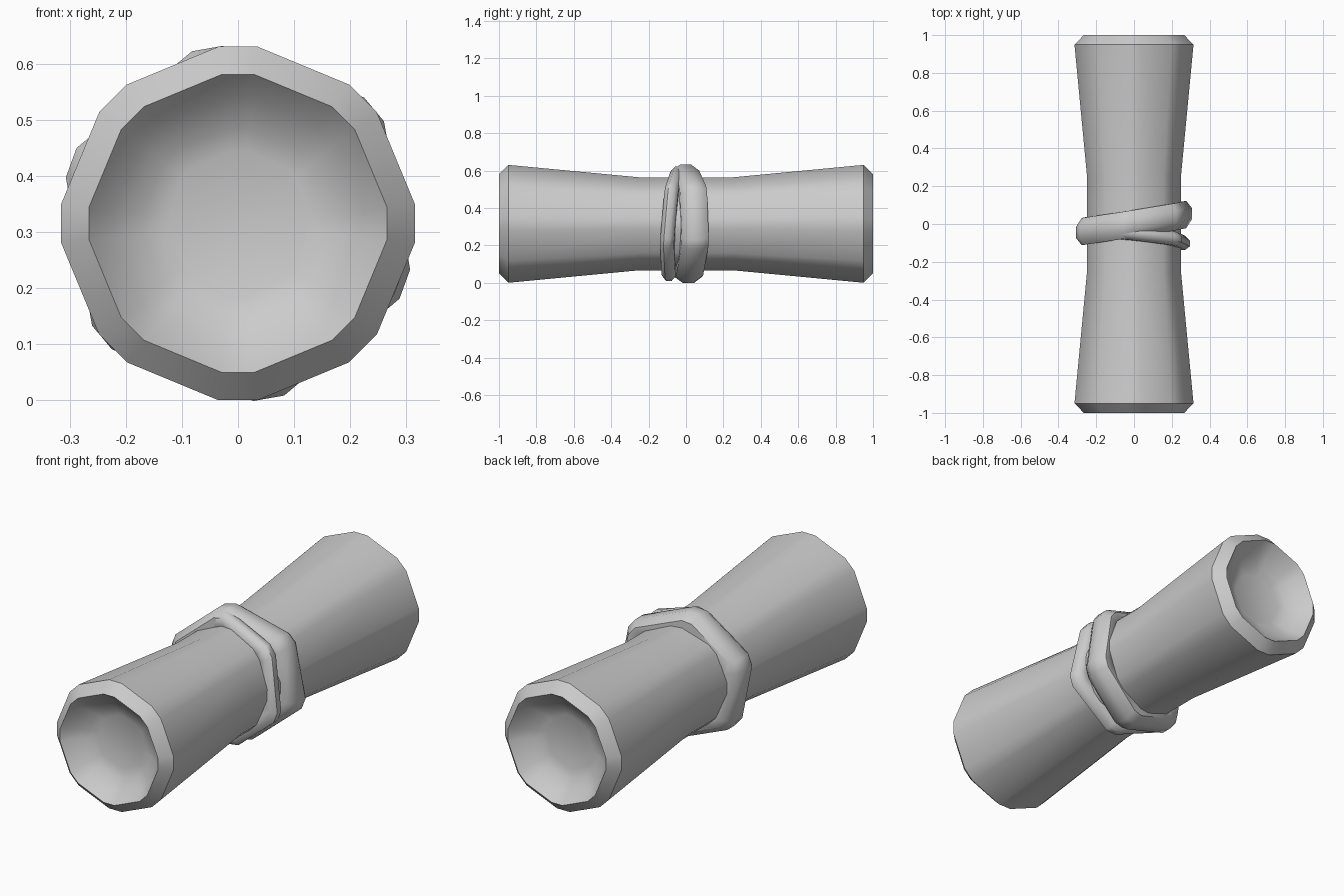
import bpy, math

if "Cube" in bpy.data.objects:
    bpy.data.objects.remove(bpy.data.objects["Cube"])

CZ = 0.315  # height of the long axis


def make_object(name, verts, faces, angle):
    mesh = bpy.data.meshes.new(name)
    mesh.from_pydata(verts, [], faces)
    mesh.update()
    ob = bpy.data.objects.new(name, mesh)
    bpy.context.collection.objects.link(ob)
    bpy.ops.object.select_all(action='DESELECT')
    ob.select_set(True)
    bpy.context.view_layer.objects.active = ob
    bpy.ops.object.mode_set(mode='EDIT')
    bpy.ops.mesh.select_all(action='SELECT')
    bpy.ops.mesh.normals_make_consistent(inside=False)
    bpy.ops.object.mode_set(mode='OBJECT')
    bpy.ops.object.shade_smooth_by_angle(angle=math.radians(angle))
    return ob


def bevelled_angles(sides, start, half):
    # corner angles of a polygon whose corners are cut in two
    return [math.radians(start + 360 / sides * i + s * half)
            for i in range(sides) for s in (-1, 1)]


def flared_body():
    # half profile (y, radius), mirrored to the other end
    half = [(0.90, 0.13), (0.915, 0.17), (0.95, 0.225), (1.0, 0.267),
            (0.95, 0.317), (0.25, 0.25)]
    profile = [(-y, r) for y, r in half] + half[::-1]
    angs = bevelled_angles(8, 0, 6.3)
    n = len(angs)
    verts = [(r * math.cos(a), y, CZ + r * math.sin(a))
             for y, r in profile for a in angs]
    faces = [(k * n + i, k * n + (i + 1) % n,
              (k + 1) * n + (i + 1) % n, (k + 1) * n + i)
             for k in range(len(profile) - 1) for i in range(n)]
    last = (len(profile) - 1) * n
    faces += [tuple(range(n)), tuple(range(last, last + n))]
    make_object("flared_body", verts, faces, 40)


def binding(name, radius, half_w, half_t, y0, slope_x, slope_z):
    # six-cornered tilted band with a rounded section
    angs = bevelled_angles(6, -20, 5)
    m, n = 8, len(angs)
    verts = []
    for a in angs:
        for j in range(m):
            t = 2 * math.pi * (j + 0.5) / m
            r = radius + half_t * math.cos(t)
            x, z = r * math.cos(a), r * math.sin(a)
            y = y0 + slope_x * x + slope_z * z + half_w * math.sin(t)
            verts.append((x, y, CZ + z))
    faces = [(i * m + j, i * m + (j + 1) % m,
              (i + 1) % n * m + (j + 1) % m, (i + 1) % n * m + j)
             for i in range(n) for j in range(m)]
    make_object(name, verts, faces, 50)


flared_body()
binding("wide_binding", 0.264, 0.078, 0.058, 0.005, 0.16, -0.01)
binding("narrow_binding", 0.262, 0.04, 0.048, -0.068, -0.1, 0.07)
